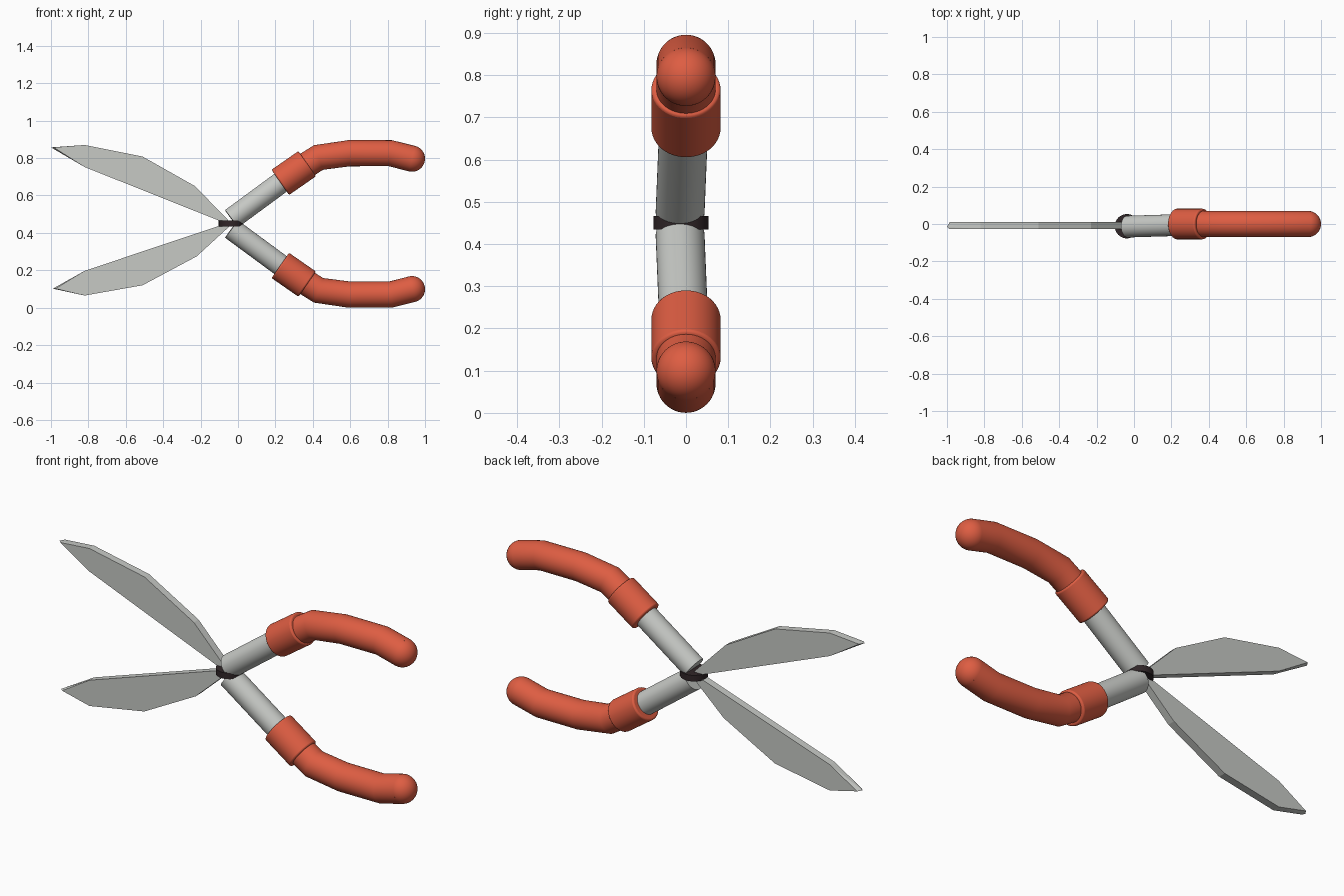
import bpy, bmesh
from mathutils import Vector
from math import radians

if "Cube" in bpy.data.objects:
    bpy.data.objects.remove(bpy.data.objects["Cube"])

MID = 0.448          # height of the pivot, about which the two halves mirror
GRIP_R = 0.07


def material(name, rgb):
    m = bpy.data.materials.new(name)
    m.use_nodes = True
    m.diffuse_color = (*rgb, 1)
    m.node_tree.nodes["Principled BSDF"].inputs["Base Color"].default_value = (*rgb, 1)
    return m


steel = material("steel grey", (0.57, 0.585, 0.56))
rubber = material("orange red rubber", (0.73, 0.11, 0.055))
dark = material("dark pivot", (0.03, 0.019, 0.021))


def finish(ob, name, mat, smooth=True):
    ob.name = name
    ob.data.materials.clear()
    ob.data.materials.append(mat)
    bpy.ops.object.select_all(action='DESELECT')
    ob.select_set(True)
    bpy.context.view_layer.objects.active = ob
    if smooth:
        bpy.ops.object.shade_smooth_by_angle(angle=radians(35))
    return ob


def rod(name, a, b, radius, mat, bevel=0):
    a, b = Vector(a), Vector(b)
    bpy.ops.mesh.primitive_cylinder_add(vertices=48, radius=radius,
                                        depth=(b - a).length, location=(a + b) / 2)
    ob = bpy.context.object
    ob.rotation_euler = (b - a).to_track_quat('Z', 'Y').to_euler()
    if bevel:
        mod = ob.modifiers.new("soft rim", 'BEVEL')
        mod.width, mod.segments = bevel, 3
    return finish(ob, name, mat)


def tube(name, path, radius, mat):
    # Swept round tube, each ring lying in the mitre plane of its joint
    pts = [Vector(p) for p in path]
    bm = bmesh.new()
    rings = []
    for i, p in enumerate(pts):
        d_in = (p - pts[max(i - 1, 0)]).normalized()
        d_out = (pts[min(i + 1, len(pts) - 1)] - p).normalized()
        d = (d_in + d_out).normalized()
        ring = bmesh.ops.create_circle(bm, segments=48, radius=radius, cap_ends=False)["verts"]
        side = Vector((0, 1, 0))
        up = d.cross(side)
        for v in ring:
            v.co = p + side * v.co.x + up * v.co.y
        rings.append(ring)
    for r, q in zip(rings, rings[1:]):
        for k in range(48):
            bm.faces.new((r[k - 1], r[k], q[k], q[k - 1]))
    bm.faces.new(rings[0])
    bm.faces.new(rings[-1])
    bmesh.ops.recalc_face_normals(bm, faces=bm.faces)
    me = bpy.data.meshes.new(name)
    bm.to_mesh(me)
    bm.free()
    ob = bpy.data.objects.new(name, me)
    bpy.context.collection.objects.link(ob)
    return finish(ob, name, mat)


def blade(name, outline):
    # Flat plate whose first outline point is a ridge forming the tip
    tip, rest = outline[0], outline[1:]
    bm = bmesh.new()
    front = [bm.verts.new((x, -0.028, z)) for x, z in [(tip[0] + 0.015, tip[1])] + rest]
    back = [bm.verts.new((v.co.x, 0.01, v.co.z)) for v in front]
    ridge = bm.verts.new((tip[0], -0.014, tip[1]))
    n = len(front)
    bm.faces.new(front)
    bm.faces.new(back)
    for k in range(n):
        bm.faces.new((front[k - 1], front[k], back[k], back[k - 1]))
    # Sharpen the tip by pulling its two corners onto the ridge sides
    for a, b in ((front[0], back[0]),):
        bm.faces.new((a, ridge, front[1]))
        bm.faces.new((b, back[1], ridge))
        bm.faces.new((a, front[-1], ridge))
        bm.faces.new((b, ridge, back[-1]))
        bm.faces.new((front[1], ridge, back[1]))
        bm.faces.new((front[-1], back[-1], ridge))
    bmesh.ops.delete(bm, geom=[f for f in bm.faces if front[0] in f.verts
                               and back[0] in f.verts], context='FACES_ONLY')
    bmesh.ops.recalc_face_normals(bm, faces=bm.faces)
    me = bpy.data.meshes.new(name)
    bm.to_mesh(me)
    bm.free()
    ob = bpy.data.objects.new(name, me)
    bpy.context.collection.objects.link(ob)
    return finish(ob, name, steel, smooth=False)


# Two mirrored handles: steel shaft, collar, bent grip and round grip end
for s, word in ((1, "upper"), (-1, "lower")):
    def at(x, dz, y=0):
        return (x, y, MID + s * dz)

    rod(word + "_shaft", at(-0.035, 0.027, -0.014), at(0.26, 0.244, -0.005), 0.058, steel)
    rod(word + "_collar", at(0.226, 0.222), at(0.37, 0.322), 0.082, rubber, 0.008)
    path = [at(0.3, 0.272), at(0.43, 0.355), at(0.595, 0.378), at(0.815, 0.378), at(0.93, 0.349)]
    tube(word + "_grip", path, GRIP_R, rubber)
    bpy.ops.mesh.primitive_uv_sphere_add(segments=48, ring_count=24, radius=GRIP_R,
                                         location=path[-1])
    finish(bpy.context.object, word + "_grip_end", rubber)

# Pivot disc
rod("pivot", (-0.038, -0.012, MID - 0.013), (-0.038, -0.012, MID + 0.018), 0.065, dark)

# Blades, opened by slightly different angles
blade("upper_blade", [(-1.0, 0.857), (-0.82, 0.87), (-0.51, 0.808), (-0.23, 0.65),
                      (-0.04, 0.455), (-0.05, 0.445), (-0.82, 0.752)])
blade("lower_blade", [(-0.99, 0.102), (-0.82, 0.065), (-0.51, 0.12), (-0.22, 0.275),
                      (-0.04, 0.44), (-0.05, 0.455), (-0.82, 0.197)])
